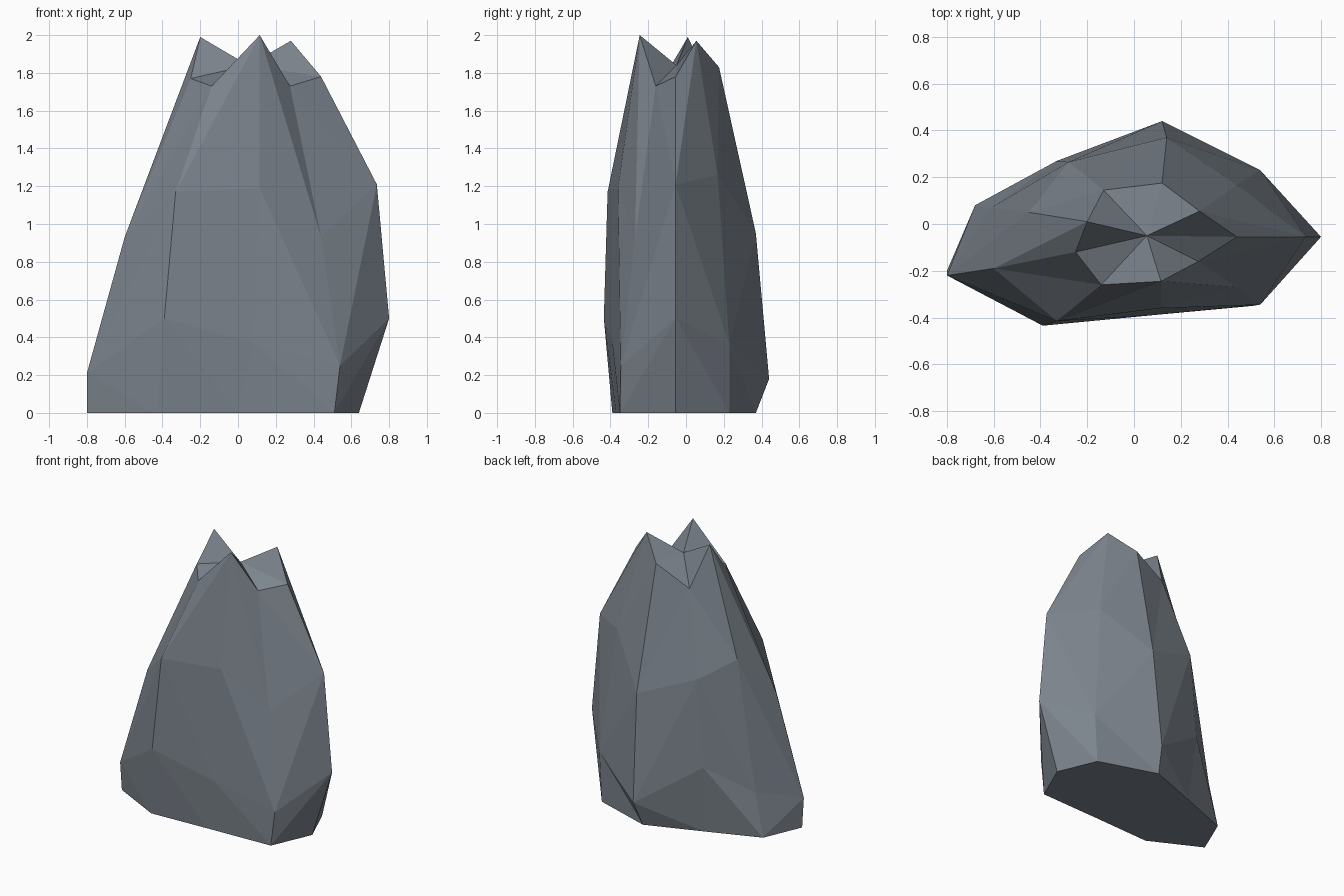
import bpy, bmesh
from mathutils import Vector

if "Cube" in bpy.data.objects:
    bpy.data.objects.remove(bpy.data.objects["Cube"])

# Rings of nine points, running counter-clockwise from the right (+x) side
base = [(.64, -.055, 0), (.52, .23, 0), (.09, .37, 0), (-.3, .225, 0), (-.68, .08, 0),
        (-.8, -.2, 0), (-.43, -.39, 0), (0, -.37, 0), (.51, -.35, 0)]
low = [(.8, -.055, .5), (.54, .23, .36), (.12, .44, .18), (-.33, .27, .49), (-.61, .07, .31),
       (-.8, -.22, .21), (-.39, -.435, .5), (.08, -.39, .37), (.54, -.345, .25)]
mid = [(.735, -.055, 1.21), (.44, .167, 1.26), (.14, .37, .95), (-.28, .265, 1.12), (-.45, .05, 1.23),
       (-.6, -.19, .93), (-.33, -.415, 1.17), (.115, -.36, 1.19), (.44, -.27, .93)]
crown = [(.44, -.055, 1.78), (.28, .055, 1.97), (.12, .175, 1.83), (-.13, .145, 1.70), (-.2, .01, 1.99),
         (-.25, -.12, 1.77), (-.14, -.26, 1.73), (.115, -.245, 2.0), (.275, -.16, 1.73)]
N = 9
AXIS = Vector((0, -.03))

bm = bmesh.new()
rings = [[bm.verts.new(p) for p in ring] for ring in (base, low, mid, crown)]


def reach(a, b):
    """Distance of a diagonal's midpoint from the rock's axis."""
    return (((a.co + b.co) / 2).xy - AXIS).length


# Faceted sides: each quad is split along the diagonal that bulges outward
for level in range(3):
    lower, upper = rings[level], rings[level + 1]
    for i in range(N):
        j = (i + 1) % N
        a, b, c, d = lower[i], lower[j], upper[j], upper[i]
        chipped = level == 0 and i == 1     # dented facet at the back right foot
        if reach(a, c) > reach(b, d) and not chipped or (chipped and reach(a, c) < reach(b, d)):
            bm.faces.new((a, b, c))
            bm.faces.new((a, c, d))
        else:
            bm.faces.new((a, b, d))
            bm.faces.new((b, c, d))

# Jagged top sunk to a middle point, and flat underside
centre = bm.verts.new((.055, -.05, 1.84))
for i in range(N):
    bm.faces.new((rings[3][i], rings[3][(i + 1) % N], centre))
bm.faces.new(rings[0][::-1])
bmesh.ops.recalc_face_normals(bm, faces=bm.faces)

mesh = bpy.data.meshes.new("rock")
bm.to_mesh(mesh)
bm.free()
rock = bpy.data.objects.new("rock", mesh)
bpy.context.collection.objects.link(rock)

# Single slate grey colour
stone = bpy.data.materials.new("slate grey")
stone.diffuse_color = (.2, .23, .265, 1)
stone.use_nodes = True
stone.node_tree.nodes["Principled BSDF"].inputs["Base Color"].default_value = stone.diffuse_color
mesh.materials.append(stone)
